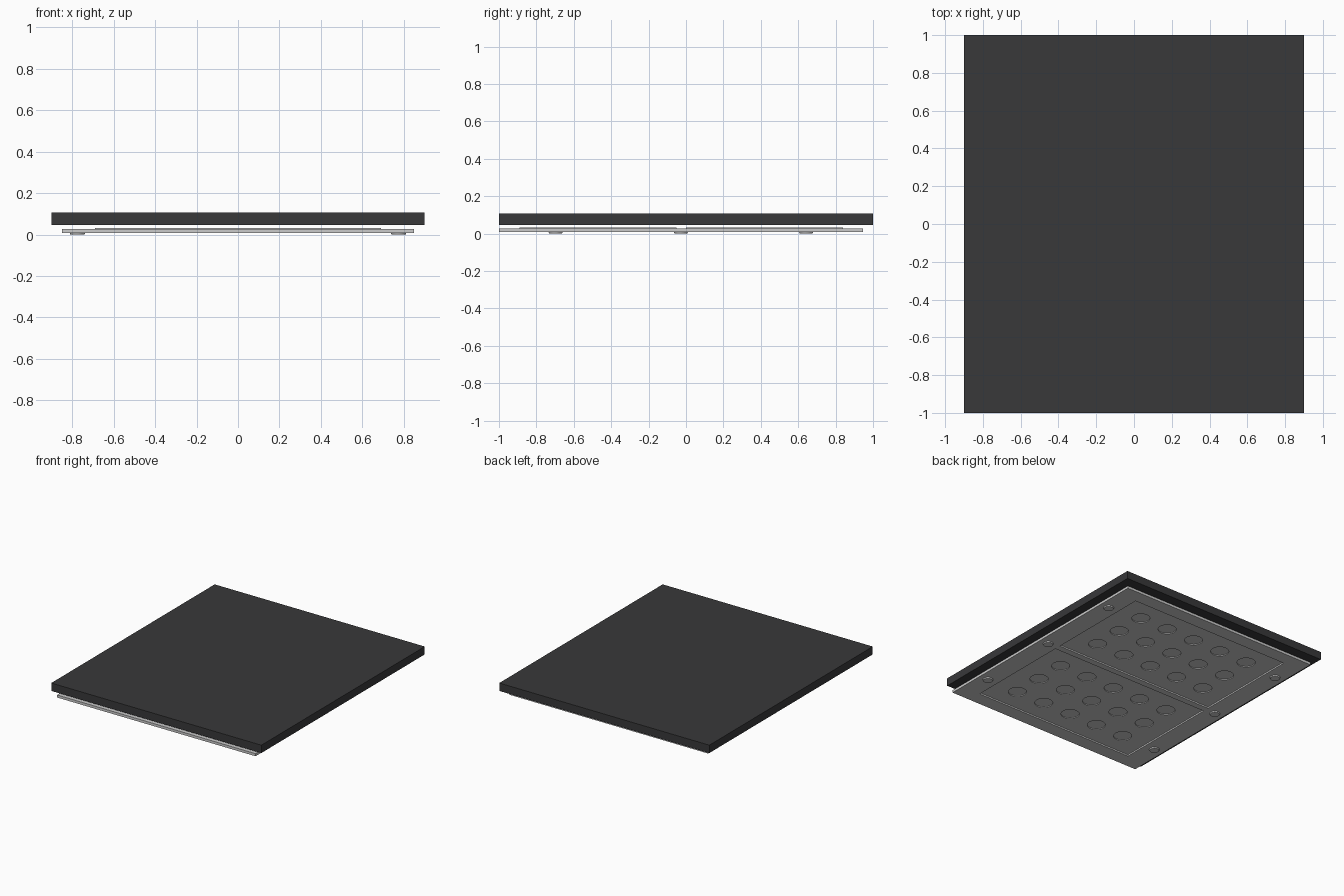
import bpy, bmesh
from mathutils import Matrix, Vector

if "Cube" in bpy.data.objects:
    bpy.data.objects.remove(bpy.data.objects["Cube"])

CY = -0.0275                 # centre of the lower plate in y
PANELS = (-0.47, 0.42)       # y centres of the two stamped panels


def box(bm, x0, x1, y0, y1, z0, z1):
    m = Matrix.Translation(((x0 + x1) / 2, (y0 + y1) / 2, (z0 + z1) / 2))
    m = m @ Matrix.Diagonal((x1 - x0, y1 - y0, z1 - z0, 1))
    bmesh.ops.create_cube(bm, size=1, matrix=m)


def disc(bm, x, y, z0, z1, r0, r1, seg=32):
    bmesh.ops.create_cone(bm, cap_ends=True, segments=seg, radius1=r0, radius2=r1,
                          depth=z1 - z0, matrix=Matrix.Translation((x, y, (z0 + z1) / 2)))


def make(name, build):
    bm = bmesh.new()
    build(bm)
    me = bpy.data.meshes.new(name)
    bm.to_mesh(me)
    bm.free()
    ob = bpy.data.objects.new(name, me)
    bpy.context.collection.objects.link(ob)
    return ob


def cut(target, cutter):
    cutter.hide_render = True
    cutter.hide_set(True)
    mod = target.modifiers.new(cutter.name, 'BOOLEAN')
    mod.operation = 'DIFFERENCE'
    mod.solver = 'EXACT'
    mod.object = cutter


# dark top slab
slab = make("top_slab", lambda bm: box(bm, -0.9, 0.9, -1, 1, 0.046, 0.107))
mat = bpy.data.materials.new("dark_grey")
mat.diffuse_color = (0.04, 0.04, 0.042, 1)
mat.use_nodes = True
mat.node_tree.nodes["Principled BSDF"].inputs["Base Color"].default_value = mat.diffuse_color
slab.data.materials.append(mat)

# lower plate
plate = make("base_plate", lambda bm: box(bm, -0.85, 0.85, -1, 0.945, 0.008, 0.028))


# two recessed panels under the plate, leaving a rib between them
def recesses(bm):
    for y in PANELS:
        box(bm, -0.69, 0.69, y - 0.42, y + 0.42, -0.02, 0.019)


# round dimples in each panel
def dimples(bm):
    for y in PANELS:
        for i in range(-2, 3):
            for j in range(-1, 2):
                disc(bm, i * 0.245, y + j * 0.24, 0.0, 0.025, 0.065, 0.065)


cut(plate, make("recess_cutter", recesses))
cut(plate, make("dimple_cutter", dimples))


# raised top side of the panels
def raised(bm):
    for y in PANELS:
        box(bm, -0.69, 0.69, y - 0.42, y + 0.42, 0.027, 0.031)


make("raised_panels", raised)


# six small round feet
def feet(bm):
    for x in (-0.775, 0.775):
        for j in (-1, 0, 1):
            disc(bm, x, CY + j * 0.67, 0.0, 0.009, 0.034, 0.038)


make("feet", feet)
